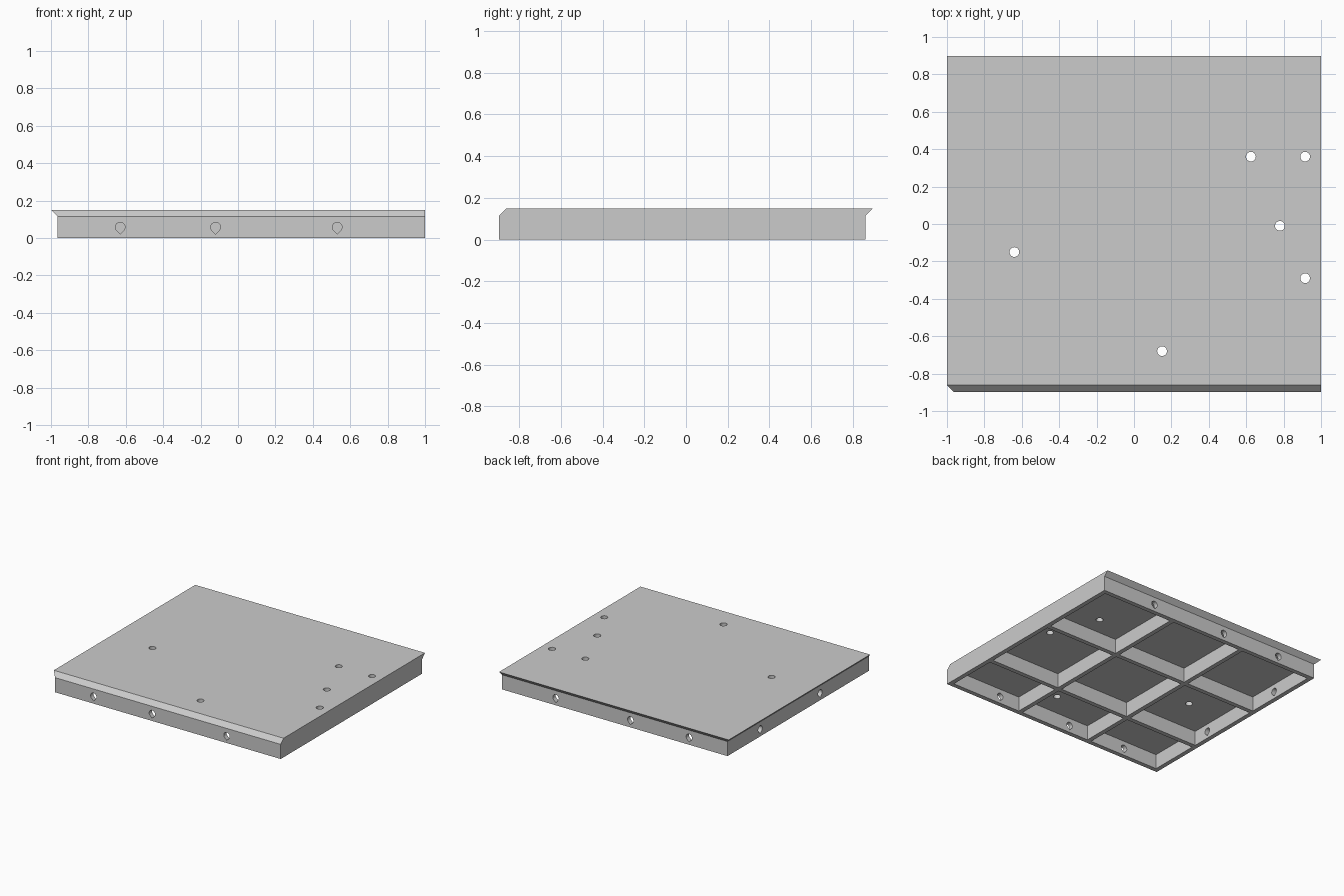
import bpy
import bmesh
import math
from mathutils import Matrix, Vector

cube = bpy.data.objects.get("Cube")
if cube:
    bpy.data.objects.remove(cube, do_unlink=True)

T = 0.035                      # wall, rib and top plate thickness
H = 0.15                       # total height
X0, X1 = -1 + T, 1.0           # body limits below the lip
Y0, Y1 = -0.897, 0.862
POCKET = (X1 - X0 - 4 * T) / 3
R = 0.026                      # hole radius

grey = bpy.data.materials.new("plain_grey")
grey.use_nodes = True
grey.diffuse_color = (0.6, 0.6, 0.6, 1)
grey.node_tree.nodes["Principled BSDF"].inputs["Base Color"].default_value = (0.6, 0.6, 0.6, 1)


def make_object(name, bm):
    bmesh.ops.recalc_face_normals(bm, faces=bm.faces)
    mesh = bpy.data.meshes.new(name)
    bm.to_mesh(mesh)
    bm.free()
    mesh.materials.append(grey)
    obj = bpy.data.objects.new(name, mesh)
    bpy.context.collection.objects.link(obj)
    return obj


def rect(x0, x1, y0, y1, z):
    return [Vector(p) for p in ((x0, y0, z), (x1, y0, z), (x1, y1, z), (x0, y1, z))]


def loft(bm, loops):
    """Closed solid through a stack of matching outlines."""
    rings = [[bm.verts.new(p) for p in loop] for loop in loops]
    n = len(rings[0])
    for a, b in zip(rings, rings[1:]):
        for i in range(n):
            j = (i + 1) % n
            bm.faces.new((a[i], a[j], b[j], b[i]))
    bm.faces.new(rings[0][::-1])
    bm.faces.new(rings[-1])


def drill(bm, matrix, teardrop=False, depth=0.12, segments=24):
    """Round drill along local z, with an optional point towards local -y."""
    outline = []
    for i in range(segments):
        a = 2 * math.pi * i / segments
        x, y = R * math.cos(a), R * math.sin(a)
        if teardrop and y < -R * 0.72:
            if abs(x) > R * 0.01:
                continue
            y = -R * math.sqrt(2)
        outline.append((x, y))
    loft(bm, [[matrix @ Vector((x, y, z)) for x, y in outline]
              for z in (-depth / 2, depth / 2)])


def cut(target, cutter):
    mod = target.modifiers.new("cut", "BOOLEAN")
    mod.operation = "DIFFERENCE"
    mod.solver = "EXACT"
    mod.object = cutter
    bpy.context.view_layer.objects.active = target
    bpy.ops.object.modifier_apply(modifier=mod.name)
    bpy.data.objects.remove(cutter, do_unlink=True)


# Panel: straight body, top shifted outward at left and back to form the lips
bm = bmesh.new()
loft(bm, [rect(X0, X1, Y0, Y1, 0),
          rect(X0, X1, Y0, Y1, H - T),
          rect(X0 - T, X1, Y0 + T, Y1 + T, H)])
panel = make_object("ribbed_panel", bm)

# Underside pockets, laid out from the back corner; the front row is shorter
bm = bmesh.new()
for col in range(3):
    right = X1 - T - col * (POCKET + T)
    for row in range(3):
        back = Y1 - T - row * (POCKET + T)
        front = max(back - POCKET, Y0 + T)
        loft(bm, [rect(right - POCKET, right, front, back, z) for z in (-0.1, H - T)])
cut(panel, make_object("pocket_cutter", bm))

# Holes through the top plate and the pointed holes through the edge walls
bm = bmesh.new()
for x, y in ((0.625, 0.36), (0.915, 0.36), (0.78, -0.01),
             (0.915, -0.29), (0.15, -0.68), (-0.64, -0.15)):
    drill(bm, Matrix.Translation((x, y, H)))

upright = Matrix.Rotation(math.pi / 2, 4, "X")
mid = (H - T) / 2
for x in (-0.63, -0.12, 0.53):
    for y in (Y0, Y1):
        drill(bm, Matrix.Translation((x, y, mid)) @ upright, teardrop=True)
for y in (0.455, -0.29):
    turn = Matrix.Rotation(math.pi / 2, 4, "Z")
    drill(bm, Matrix.Translation((X0, y, mid)) @ turn @ upright, teardrop=True)
cut(panel, make_object("hole_cutter", bm))

# Smooth only the hole walls
bpy.ops.object.select_all(action="DESELECT")
panel.select_set(True)
bpy.context.view_layer.objects.active = panel
bpy.ops.object.shade_smooth_by_angle(angle=math.radians(25))
